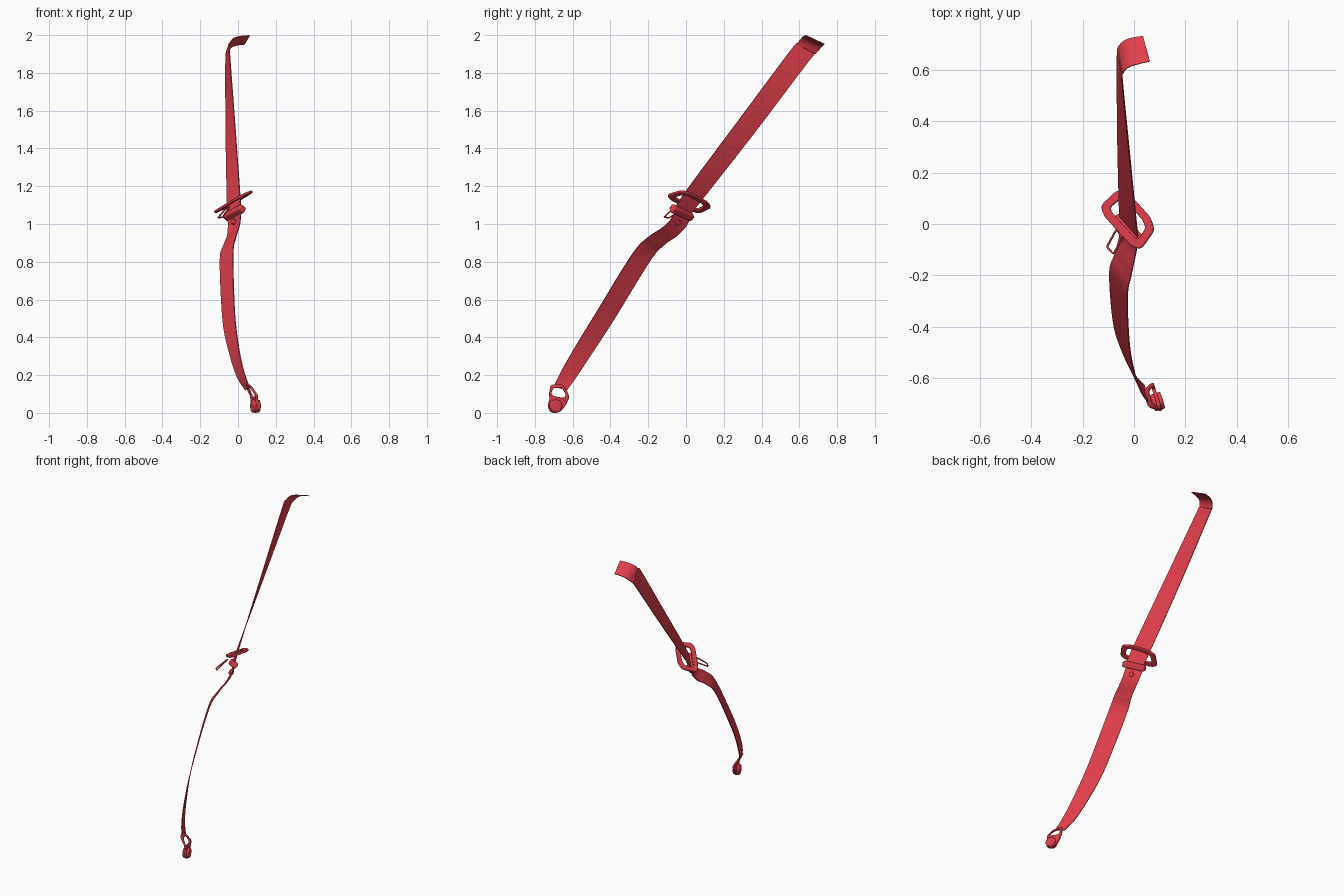
import bpy, bmesh, math
from mathutils import Vector, Matrix

if "Cube" in bpy.data.objects:
    bpy.data.objects.remove(bpy.data.objects["Cube"])

mat = bpy.data.materials.new("red")
mat.diffuse_color = (0.76, 0.05, 0.07, 1)
mat.use_nodes = True
mat.node_tree.nodes["Principled BSDF"].inputs["Base Color"].default_value = mat.diffuse_color


def finish(bm, name, bevel=0.0):
    bmesh.ops.recalc_face_normals(bm, faces=bm.faces)
    me = bpy.data.meshes.new(name)
    bm.to_mesh(me)
    bm.free()
    ob = bpy.data.objects.new(name, me)
    bpy.context.collection.objects.link(ob)
    me.materials.append(mat)
    if bevel:
        m = ob.modifiers.new("bevel", 'BEVEL')
        m.width, m.segments = bevel, 2
    bpy.ops.object.select_all(action='DESELECT')
    ob.select_set(True)
    bpy.context.view_layer.objects.active = ob
    bpy.ops.object.shade_smooth_by_angle(angle=math.radians(40))
    return ob


def spline(pts, steps):
    """Catmull-Rom through the points."""
    p = [2 * pts[0] - pts[1]] + pts + [2 * pts[-1] - pts[-2]]
    out = []
    for i in range(1, len(p) - 2):
        a, b, c, d = p[i - 1:i + 3]
        for k in range(steps):
            t = k / steps
            out.append(0.5 * (2 * b + (c - a) * t + (2 * a - 5 * b + 4 * c - d) * t**2
                              + (3 * b - a - 3 * c + d) * t**3))
    return out + [pts[-1]]


def frame(origin, u, v):
    """Matrix with x along u and y near v."""
    u = Vector(u).normalized()
    n = u.cross(Vector(v)).normalized()
    m = Matrix((u, n.cross(u), n)).transposed().to_4x4()
    m.translation = origin
    return m


def rounded(pts, r, seg=4):
    """Outline with corners rounded by quadratic arcs."""
    out = []
    for i, p in enumerate(pts):
        p = Vector(p)
        a, b = Vector(pts[i - 1]), Vector(pts[(i + 1) % len(pts)])
        a = p + (a - p).normalized() * min(r, (a - p).length * .48)
        b = p + (b - p).normalized() * min(r, (b - p).length * .48)
        for k in range(seg + 1):
            t = k / seg
            out.append((1 - t)**2 * a + 2 * t * (1 - t) * p + t * t * b)
    return out


def circle(r, n):
    return [(r * math.cos(i * math.tau / n), r * math.sin(i * math.tau / n)) for i in range(n)]


def plate(name, outer, inner, thick, mtx, bevel, bend=None):
    """Flat plate, with a hole when an inner outline is given."""
    bm = bmesh.new()
    layers = []
    for z in (-thick / 2, thick / 2):
        layers.append([[bm.verts.new(mtx @ Vector((x, y, z + (bend(y) if bend else 0))))
                        for x, y in o] for o in (outer, inner) if o])
    lo, hi = layers
    n = len(outer)
    for i in range(n):
        j = (i + 1) % n
        for l, h in zip(lo, hi):
            bm.faces.new((l[i], l[j], h[j], h[i]))
        if inner:
            for lay in layers:
                bm.faces.new((lay[0][i], lay[0][j], lay[1][j], lay[1][i]))
    if not inner:
        for lay in layers:
            bm.faces.new(lay[0])
    return finish(bm, name, bevel)


def strap(name, sections, steps=8):
    left = spline([Vector(s[:3]) for s in sections], steps)
    right = spline([Vector(s[3:]) for s in sections], steps)
    bm = bmesh.new()
    rows = [[bm.verts.new(a.lerp(b, k / 4)) for k in range(5)] for a, b in zip(left, right)]
    for r, s in zip(rows, rows[1:]):
        for k in range(4):
            bm.faces.new((r[k], r[k + 1], s[k + 1], s[k]))
    ob = finish(bm, name)
    m = ob.modifiers.new("thickness", 'SOLIDIFY')
    m.thickness, m.offset = 0.005, 0
    ob.modifiers.new("sharp_rim", 'EDGE_SPLIT').split_angle = math.radians(40)


# webbing: each row holds both edges of the strap
strap("upper_strap", [
    (.062, .635, 1.998, .035, .733, 1.952),
    (.01, .622, 1.993, -.004, .727, 1.947),
    (-.024, .61, 1.982, -.036, .716, 1.935),
    (-.043, .588, 1.956, -.060, .69, 1.905),
    (-.045, .55, 1.915, -.065, .645, 1.855),
    (-.018, .28, 1.552, -.064, .366, 1.487),
    (.008, .015, 1.195, -.058, .09, 1.135),
    (.015, -.055, 1.09, -.055, .02, 1.05)])
strap("lower_strap", [
    (.015, -.05, 1.085, -.055, .025, 1.05),
    (.013, -.08, 1.025, -.052, .005, .995),
    (.005, -.125, .98, -.056, -.045, .94),
    (-.011, -.20, .93, -.074, -.115, .89),
    (-.026, -.285, .84, -.095, -.19, .805),
    (-.018, -.47, .54, -.08, -.385, .488),
    (.002, -.58, .36, -.045, -.498, .315),
    (.028, -.655, .23, -.004, -.58, .19),
    (.058, -.70, .14, .04, -.63, .12)])

# tongue ring around the strap
ring_m = frame((-.02, .022, 1.12), (.145, -.16, .088), (.147, .17, .064))
plate("tongue_ring",
      rounded([(-.125, -.05), (-.085, -.068), (.085, -.068), (.125, -.05),
               (.115, .045), (.065, .068), (-.065, .068), (-.115, .045)], .02),
      rounded([(-.09, -.028), (-.07, -.036), (.07, -.036), (.09, -.028),
               (.082, .025), (.05, .038), (-.05, .038), (-.082, .025)], .012),
      .014, ring_m, .004)

# slider block wrapped around the strap below the ring
across = (.13, -.15, .068)
block_m = frame((-.02, -.022, 1.06), across, (.4, .55, .8))
plate("slider_block", rounded([(-.075, -.02), (.075, -.02), (.075, .02), (-.075, .02)], .014),
      None, .04, block_m, .008)

# stop button through the strap
button_m = frame((-.02, -.045, 1.01), (.066, -.08, .03), (.1, .5, .8))
plate("stop_button", circle(.016, 16), None, .028, button_m, .004)

# thin wire guide
cu = bpy.data.curves.new("wire_guide", 'CURVE')
cu.dimensions, cu.bevel_depth, cu.bevel_resolution = '3D', .004, 2
sp = cu.splines.new('POLY')
loop = rounded([(-.106, -.09, 1.032), (-.08, -.117, 1.037), (-.045, -.055, 1.092), (-.068, -.02, 1.078)], .008)
sp.points.add(len(loop) - 1)
for p, c in zip(sp.points, loop):
    p.co = (*c, 1)
sp.use_cyclic_u = True
cu.materials.append(mat)
bpy.context.collection.objects.link(bpy.data.objects.new("wire_guide", cu))

# floor anchor: bent loop, foot plate and bolt
anchor_m = frame((.086, -.672, 0), (-.3, .95, 0), (0, 0, 1))
lean = lambda y: -.62 * max(0, y - .09)
plate("anchor_loop",
      rounded([(-.05, .06), (.05, .06), (.056, .095), (.033, .151), (-.033, .151), (-.056, .095)], .02),
      rounded([(-.034, .09), (.03, .078), (.04, .098), (.024, .132), (-.024, .132), (-.042, .105)], .01),
      .014, anchor_m, .004, lean)
plate("anchor_foot",
      rounded([(-.053, .085), (-.063, .03), (-.045, .0), (.0, .0), (.035, .035), (.053, .08)], .025),
      None, .014, anchor_m, .004)
bolt_m = anchor_m @ Matrix.Translation((-.022, .036, 0))
plate("anchor_bolt", circle(.034, 24), None, .042, bolt_m, .006)
